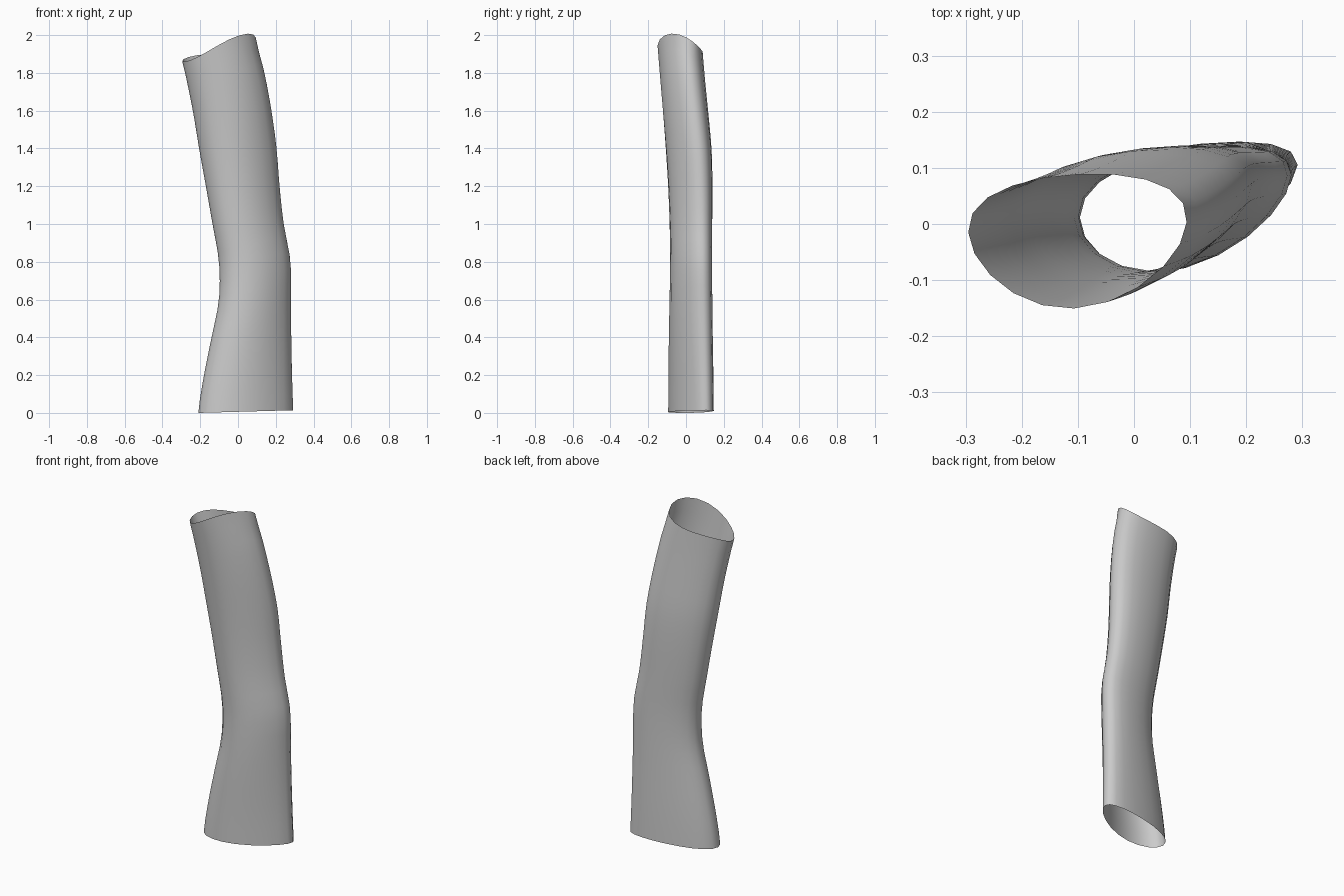
import bpy, bmesh
from math import sin, cos, pi

if "Cube" in bpy.data.objects:
    bpy.data.objects.remove(bpy.data.objects["Cube"])

SIDES, ROWS = 20, 24

# Profile by height: z, left x, right x, front y, back y, skew of the oval
LEVELS = [
    (0.00, -0.210, 0.292, -0.095, 0.147, 0.50),
    (0.20, -0.180, 0.286, -0.093, 0.145, 0.47),
    (0.40, -0.140, 0.282, -0.091, 0.142, 0.43),
    (0.60, -0.101, 0.280, -0.087, 0.140, 0.38),
    (0.80, -0.101, 0.278, -0.084, 0.139, 0.34),
    (1.00, -0.135, 0.242, -0.087, 0.139, 0.31),
    (1.20, -0.170, 0.220, -0.095, 0.140, 0.28),
    (1.40, -0.206, 0.204, -0.108, 0.135, 0.24),
    (1.60, -0.239, 0.177, -0.124, 0.117, 0.19),
    (1.80, -0.280, 0.140, -0.140, 0.098, 0.14),
    (2.00, -0.325, 0.092, -0.154, 0.084, 0.10),
]


def profile(z):
    """Catmull-Rom sample of the level table."""
    f = max(0.0, min(z / 0.2, len(LEVELS) - 1.001))
    i = int(f)
    t = f - i
    p = [LEVELS[max(0, min(len(LEVELS) - 1, i + k))][1:] for k in (-1, 0, 1, 2)]
    return [0.5 * (2 * b + (c - a) * t + (2 * a - 5 * b + 4 * c - d) * t * t
                   + (3 * b - a - 3 * c + d) * t ** 3) for a, b, c, d in zip(*p)]


def point(u, t):
    # slanted rims at both ends
    low = 0.007 + 0.007 * cos(t)
    high = 1.925 + 0.062 * cos(t) - 0.02 * sin(t) - 0.022 * sin(2 * t)
    z = low + (high - low) * u
    xl, xr, yf, yb, skew = profile(z)
    x = (xl + xr) / 2 + (xr - xl) / 2 * cos(t)
    y = (yf + yb) / 2 + (yb - yf) / 2 * sin(t + skew + 0.22 * cos(t))
    return x, y, z


# Open sleeve tube
bm = bmesh.new()
rings = [[bm.verts.new(point(r / ROWS, 2 * pi * s / SIDES)) for s in range(SIDES)]
         for r in range(ROWS + 1)]
for a, b in zip(rings, rings[1:]):
    for s in range(SIDES):
        n = (s + 1) % SIDES
        bm.faces.new((a[s], a[n], b[n], b[s])).smooth = True
mesh = bpy.data.meshes.new("sleeve")
bm.to_mesh(mesh)
bm.free()
sleeve = bpy.data.objects.new("sleeve", mesh)
bpy.context.collection.objects.link(sleeve)
